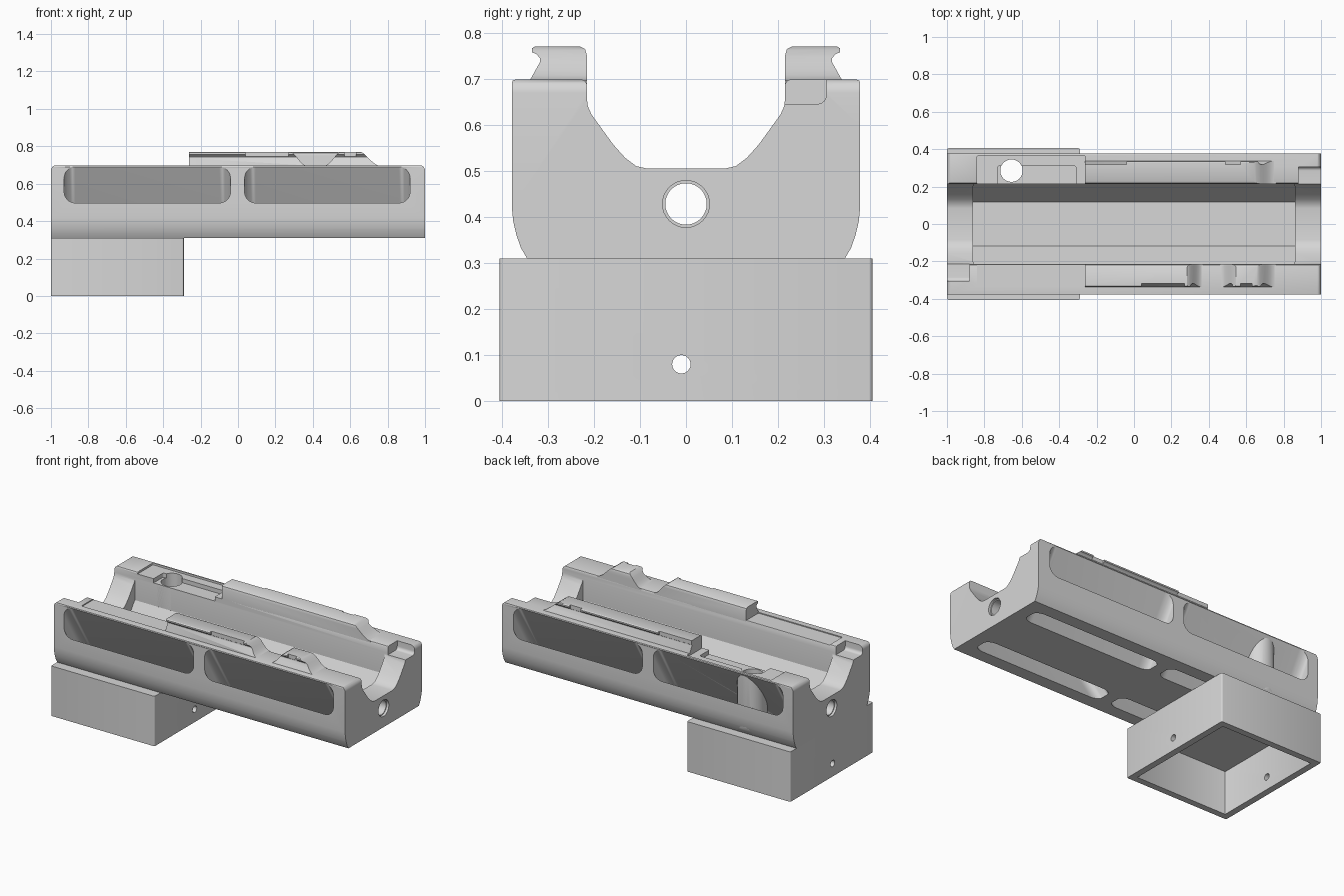
import bpy, bmesh, math

if "Cube" in bpy.data.objects:
    bpy.data.objects.remove(bpy.data.objects["Cube"])

gray = bpy.data.materials.new("light gray")
gray.diffuse_color = (0.68, 0.68, 0.68, 1)
gray.use_nodes = True
gray.node_tree.nodes["Principled BSDF"].inputs["Base Color"].default_value = gray.diffuse_color


def prism(name, pts, lo, hi, axis, shear=0.0):
    """Extrude a 2D outline along an axis; shear moves a y extrusion in z as it leaves the side wall."""
    place = {"x": lambda a, b, t: (t, a, b),
             "y": lambda a, b, t: (a, t, b + shear * (abs(t) - 0.378)),
             "z": lambda a, b, t: (a, b, t)}[axis]
    bm = bmesh.new()
    v0 = [bm.verts.new(place(a, b, lo)) for a, b in pts]
    v1 = [bm.verts.new(place(a, b, hi)) for a, b in pts]
    n = len(pts)
    bm.faces.new(v0)
    bm.faces.new(v1)
    for i in range(n):
        j = (i + 1) % n
        bm.faces.new((v0[i], v0[j], v1[j], v1[i]))
    bmesh.ops.recalc_face_normals(bm, faces=bm.faces)
    me = bpy.data.meshes.new(name)
    bm.to_mesh(me)
    bm.free()
    me.materials.append(gray)
    ob = bpy.data.objects.new(name, me)
    bpy.context.collection.objects.link(ob)
    return ob


def rounded(a0, a1, b0, b1, r, seg=6):
    """Rounded rectangle outline."""
    pts = []
    for k, (a, b) in enumerate(((a1 - r, b1 - r), (a0 + r, b1 - r),
                                (a0 + r, b0 + r), (a1 - r, b0 + r))):
        for i in range(seg + 1):
            t = math.pi / 2 * (k + i / seg)
            pts.append((a + r * math.cos(t), b + r * math.sin(t)))
    return pts


def circle(a, b, r, n=32):
    return [(a + r * math.cos(2 * math.pi * i / n),
             b + r * math.sin(2 * math.pi * i / n)) for i in range(n)]


def boolean(ob, tool, op="DIFFERENCE"):
    """Apply a boolean and remove the tool."""
    m = ob.modifiers.new("cut", "BOOLEAN")
    m.object, m.operation, m.solver = tool, op, "EXACT"
    bpy.context.view_layer.objects.active = ob
    bpy.ops.object.modifier_apply(modifier=m.name)
    bpy.data.objects.remove(tool)


def smooth(ob):
    bpy.ops.object.select_all(action="DESELECT")
    ob.select_set(True)
    bpy.context.view_layer.objects.active = ob
    bpy.ops.object.shade_smooth_by_angle(angle=math.radians(32))


def mirrored(half):
    return half + [(-a, b) for a, b in reversed(half)]


# Cradle body: mirrored saddle section, with rounded end corners
section = mirrored([(0.085, 0.505), (0.108, 0.510), (0.132, 0.528), (0.158, 0.557),
                    (0.205, 0.622), (0.213, 0.64), (0.215, 0.655), (0.215, 0.688),
                    (0.219, 0.695), (0.226, 0.698), (0.370, 0.698), (0.376, 0.696),
                    (0.378, 0.690), (0.378, 0.42), (0.375, 0.39), (0.368, 0.36),
                    (0.358, 0.332), (0.345, 0.31)])
body = prism("cradle_body", section, -1, 1, "x")
arc = [i * math.pi / 12 for i in range(7)]
boolean(body, prism("end_rounding",
                    mirrored([(1.0, 0.28)] + [(0.97 + 0.03 * math.cos(t),
                                               0.6695 + 0.03 * math.sin(t)) for t in arc]),
                    -0.6, 0.6, "y"), "INTERSECT")

# Deep trough between the end saddles: straight walls, sloped sides, flat floor
trough = prism("trough_cut", mirrored([(0.118, 0.37), (0.214, 0.52), (0.214, 0.8)]), -0.9, 0.9, "x")
boolean(trough, prism("trough_ends", rounded(-0.86, 0.86, -0.25, 0.25, 0.05), 0.3, 0.9, "z"),
        "INTERSECT")
boolean(body, trough)

# Screw boss standing in the rear slot, trimmed to the body's section
boss = prism("screw_boss", circle(-0.655, 0.285, 0.085), 0.3, 0.684, "z")
keep = body.copy()
keep.data = body.data.copy()
bpy.context.collection.objects.link(keep)
boolean(boss, keep, "INTERSECT")

# Slanted slots running from the side walls down through the underside
for s in (-1, 1):
    for x0, x1 in ((-0.93, -0.04), (0.035, 0.92)):
        boolean(body, prism("slot_cut", rounded(x0, x1, 0.497, 0.69, 0.06),
                            s * 0.41, s * 0.08, "y", shear=1 / 0.6))

# Cable hole through both end walls, with countersunk mouths
boolean(body, prism("cable_hole_cut", circle(0, 0.428, 0.045), -1.2, 1.2, "x"))
for s in (-1, 1):
    boolean(body, prism("mouth_cut", circle(0, 0.428, 0.051), s * 0.985, s * 1.2, "x"))

# Stepped end notches, at diagonally opposite corners
for s in (-1, 1):
    ys = sorted((s * 0.16, s * 0.305))
    boolean(body, prism("notch_cut", rounded(ys[0], ys[1], 0.645, 0.9, 0.02),
                        s * 0.88, s * 1.2, "x"))

# Shallow seats on the lips
boolean(body, prism("seat_cut", rounded(-0.84, -0.26, 0.1, 0.365, 0.01), 0.686, 0.9, "z"))
boolean(body, prism("seat_step_cut", rounded(-0.73, -0.31, 0.1, 0.31, 0.01), 0.66, 0.9, "z"))
boolean(boss, prism("boss_step_cut", rounded(-0.8, -0.31, 0.1, 0.31, 0.01), 0.66, 0.9, "z"))
boolean(body, prism("front_seat_cut", rounded(-0.84, -0.26, -0.335, -0.1, 0.01), 0.692, 0.9, "z"))

# Hollow base block, open below
block = prism("base_block", rounded(-1, -0.29, -0.405, 0.405, 0.008, 3), 0, 0.31, "z")
boolean(block, prism("hollow_cut", rounded(-0.96, -0.33, -0.365, 0.365, 0.004, 2), -0.1, 0.27, "z"))
boolean(block, prism("pin_hole_cut", circle(-0.01, 0.08, 0.02, 24), -1.2, 0, "x"))

# Vertical screw hole through lip, boss and base
for ob in (body, boss, block):
    boolean(ob, prism("screw_cut", circle(-0.655, 0.285, 0.06), 0.15, 0.9, "z"))

# Hooked rails on the lips: side profile trimmed to a length outline
hook = [(0.215, 0.685), (0.215, 0.75), (0.219, 0.764), (0.230, 0.77), (0.328, 0.77),
        (0.334, 0.766), (0.334, 0.757), (0.324, 0.753), (0.317, 0.744),
        (0.317, 0.736), (0.338, 0.698), (0.338, 0.685)]


def ramp(x_top, x_foot):
    """Eased ramp from the rail top to the lip."""
    return [(x_top + (x_foot - x_top) * i / 8,
             0.696 + 0.078 * (0.5 + 0.5 * math.cos(math.pi * i / 8))) for i in range(9)]


def rail(name, side, outline):
    ob = prism(name, [(side * y, z) for y, z in hook], -0.262, 0.9, "x")
    boolean(ob, prism("rail_trim", outline, -0.6, 0.6, "y"), "INTERSECT")
    return ob


rear = rail("rear_rail", 1, [(-0.3, 0.68), (-0.3, 0.78)] + ramp(0.62, 0.76) + [(0.76, 0.68)])
front = rail("front_rail", -1, [(-0.3, 0.68), (-0.3, 0.78)] + ramp(0.27, 0.37) + [(0.37, 0.68)])
tab = rail("front_tab", -1, [(0.46, 0.68)] + ramp(0.56, 0.46)[::-1]
           + ramp(0.64, 0.76) + [(0.76, 0.68)])

# Small reliefs in the hooked edges
for ob, s, x0, x1 in ((rear, 1, -0.27, -0.04), (rear, 1, 0.49, 0.57),
                      (front, -1, 0.04, 0.27), (tab, -1, 0.57, 0.63)):
    ys = sorted((s * 0.318, s * 0.4))
    boolean(ob, prism("relief_cut", [(x0, ys[0]), (x1, ys[0]), (x1, ys[1]), (x0, ys[1])],
                      0.745, 0.8, "z"))

for ob in (body, boss, block, rear, front, tab):
    smooth(ob)
